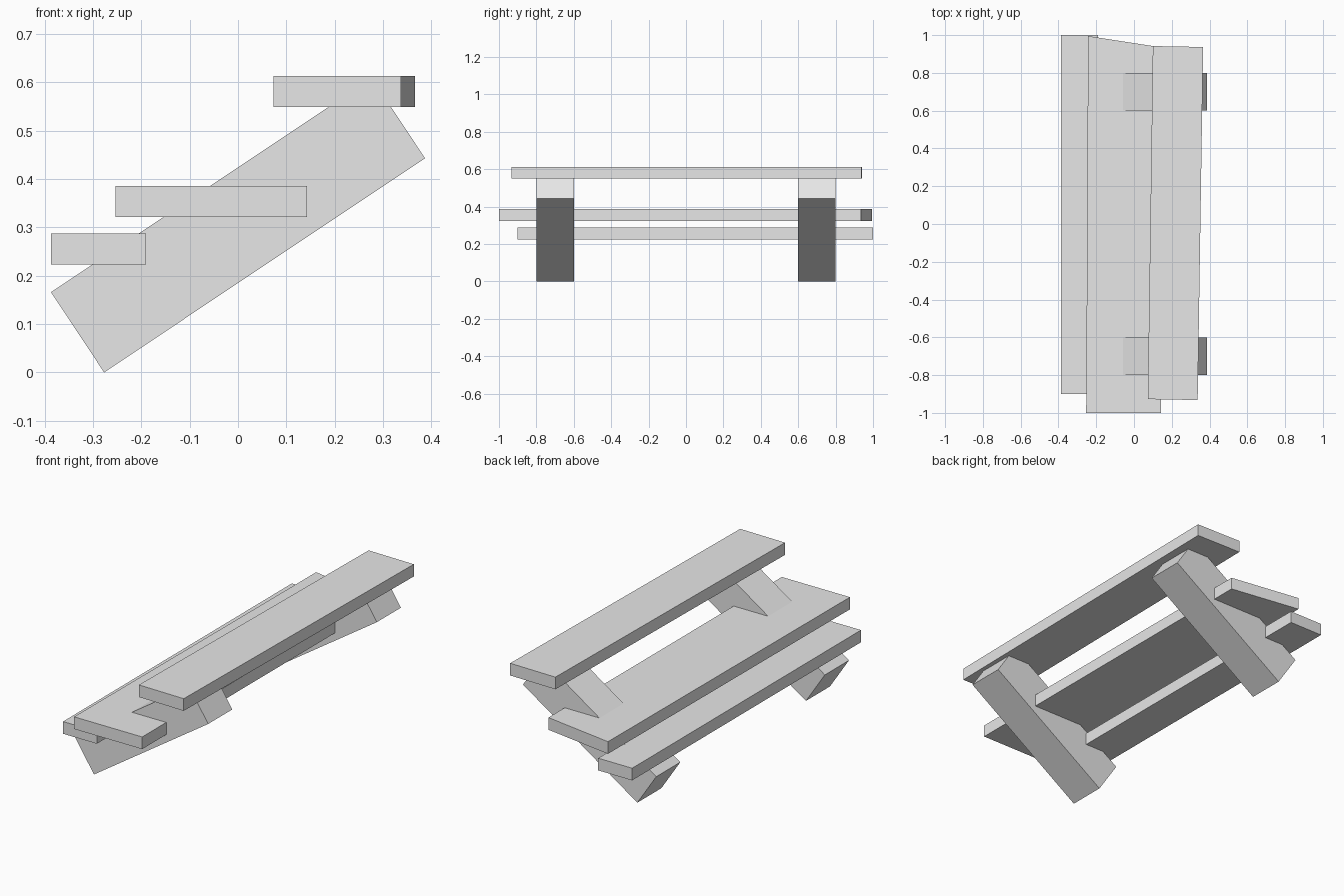
import bpy
import bmesh
from mathutils import Vector

cube = bpy.data.objects.get("Cube")
if cube:
    bpy.data.objects.remove(cube, do_unlink=True)

# One plain grey for everything
grey = bpy.data.materials.new("plain_grey")
grey.use_nodes = True
grey.diffuse_color = (0.8, 0.8, 0.8, 1)
grey.node_tree.nodes["Principled BSDF"].inputs["Base Color"].default_value = grey.diffuse_color


def prism(name, outline, offset):
    """Extrude a flat outline along an offset into a closed solid."""
    bm = bmesh.new()
    face = bm.faces.new([bm.verts.new(p) for p in outline])
    result = bmesh.ops.extrude_face_region(bm, geom=[face], use_keep_orig=True)
    moved = [v for v in result["geom"] if isinstance(v, bmesh.types.BMVert)]
    bmesh.ops.translate(bm, verts=moved, vec=Vector(offset))
    bmesh.ops.recalc_face_normals(bm, faces=bm.faces)
    mesh = bpy.data.meshes.new(name)
    bm.to_mesh(mesh)
    bm.free()
    mesh.materials.append(grey)
    obj = bpy.data.objects.new(name, mesh)
    bpy.context.collection.objects.link(obj)
    return obj


# Sloping side beams, front and back
beam = [(-0.387, 0.166), (-0.277, 0), (0.387, 0.443), (0.277, 0.609)]
for name, y in (("front_beam", -0.8), ("back_beam", 0.6)):
    prism(name, [(x, y, z) for x, z in beam], (0, 0.2, 0))

# Uneven step planks: underside height and plan outline
planks = {
    "lower_step": (0.223, [(-0.387, -0.9), (-0.19, -0.9), (-0.19, 1), (-0.387, 1)]),
    "middle_step": (0.322, [(-0.253, -1), (0.143, -1), (0.145, 0.935), (-0.243, 0.995)]),
    "upper_step": (0.549, [(0.073, -0.927), (0.337, -0.932), (0.366, 0.937), (0.1, 0.942)]),
}
for name, (z, outline) in planks.items():
    prism(name, [(x, y, z) for x, y in outline], (0, 0, 0.064))
